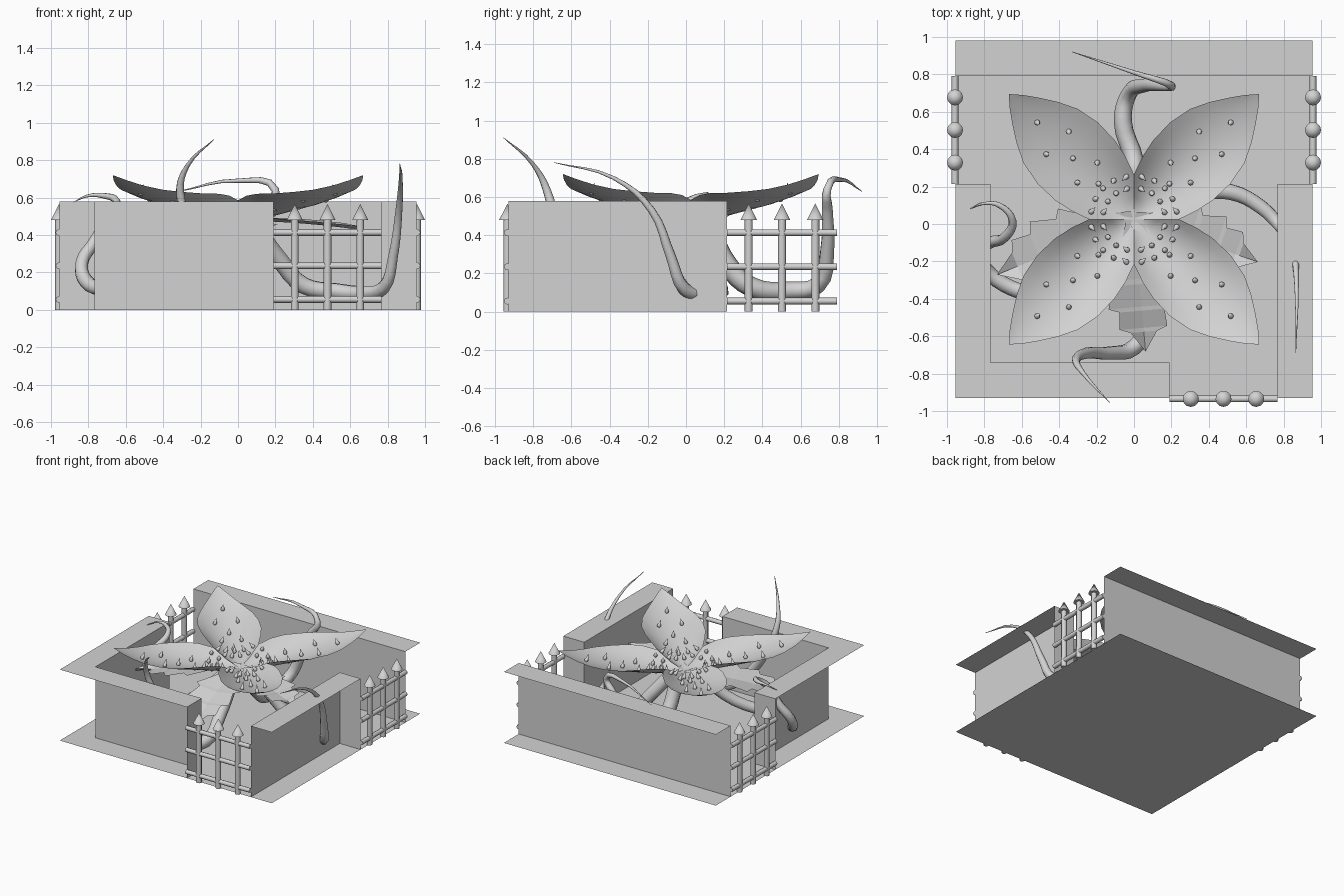
import bpy, bmesh, math
from mathutils import Vector, Matrix

cube = bpy.data.objects.get("Cube")
if cube:
    bpy.data.objects.remove(cube)

grey = bpy.data.materials.new("light_grey")
grey.use_nodes = True
grey.diffuse_color = (0.65, 0.65, 0.65, 1)
grey.node_tree.nodes["Principled BSDF"].inputs["Base Color"].default_value = grey.diffuse_color

CENTRE = Vector((0, 0.025, 0))
TOP = 0.578
EDGE, FRONT, BACK = 0.955, -0.93, 0.98
INNER, GAP, BACK_WALL = 0.767, 0.215, 0.79


def finish(name, bm, smooth=False):
    mesh = bpy.data.meshes.new(name)
    bm.to_mesh(mesh)
    bm.free()
    obj = bpy.data.objects.new(name, mesh)
    bpy.context.collection.objects.link(obj)
    mesh.materials.append(grey)
    if smooth:
        bpy.context.view_layer.objects.active = obj
        bpy.ops.object.select_all(action='DESELECT')
        obj.select_set(True)
        bpy.ops.object.shade_smooth_by_angle(angle=math.radians(50))
    return obj


def plate(name, rects, z):
    bm = bmesh.new()
    for x0, y0, x1, y1 in rects:
        bm.faces.new([bm.verts.new((x, y, z)) for x, y in
                      ((x0, y0), (x1, y0), (x1, y1), (x0, y1))])
    return finish(name, bm)


def wall(name, path):
    bm = bmesh.new()
    cols = [[bm.verts.new((x, y, z)) for z in (0, TOP)] for x, y in path]
    for a, b in zip(cols, cols[1:]):
        bm.faces.new((a[0], b[0], b[1], a[1]))
    return finish(name, bm)


def rod(bm, a, b, r1, r2, sides=8):
    a, b = Vector(a), Vector(b)
    turn = (b - a).to_track_quat('Z', 'Y').to_matrix().to_4x4()
    bmesh.ops.create_cone(bm, cap_ends=True, segments=sides, radius1=r1, radius2=r2,
                          depth=(b - a).length,
                          matrix=Matrix.Translation((a + b) / 2) @ turn)


# Floor, thin wall sheets and wall caps
plate("floor", [(-EDGE, FRONT, EDGE, BACK)], 0)
plate("wall_caps", [(-EDGE, BACK_WALL, EDGE, BACK), (-EDGE, FRONT, -INNER, GAP),
                    (-INNER, FRONT, 0.19, -0.74), (INNER, FRONT, EDGE, GAP)], TOP)
wall("back_wall", [(EDGE, BACK_WALL), (-EDGE, BACK_WALL)])
wall("right_front_wall", [(-EDGE, GAP), (-INNER, GAP), (-INNER, -0.74),
                          (0.19, -0.74), (0.19, FRONT)])
wall("left_wall", [(INNER, FRONT), (INNER, GAP), (EDGE, GAP)])


# Fences filling the three gaps
def fence(name, start, end):
    bm = bmesh.new()
    start, end = Vector(start), Vector(end)
    up = Vector((0, 0, 1))
    for z in (0.055, 0.235, 0.413):
        rod(bm, start + up * z, end + up * z, 0.018, 0.018)
    for i in (-1, 0, 1):
        foot = start.lerp(end, 0.5 + i * 0.303)
        rod(bm, foot, foot + up * 0.485, 0.021, 0.021)
        rod(bm, foot + up * 0.48, foot + up * 0.565, 0.043, 0, 12)
    finish(name, bm, True)


fence("front_fence", (0.19, -0.935, 0), (INNER, -0.935, 0))
for side, label in ((-1, "right_fence"), (1, "left_fence")):
    fence(label, (side * 0.957, GAP, 0), (side * 0.957, BACK_WALL, 0))

# Petal stations: distance out, half width, spine height, edge curl
STATIONS = [(0, 0, .48, 0), (.09, .09, .483, .04), (.17, .17, .49, .095),
            (.27, .205, .505, .105), (.37, .226, .525, .095), (.5, .23, .55, .072),
            (.63, .205, .585, .045), (.73, .157, .615, .027), (.82, .1, .652, .013),
            (.89, .05, .687, .005), (.947, 0, .72, 0)]


def station(a):
    for lo, hi in zip(STATIONS, STATIONS[1:]):
        if a <= hi[0]:
            t = (a - lo[0]) / (hi[0] - lo[0])
            return [p + (q - p) * t for p, q in zip(lo, hi)]
    return STATIONS[-1]


def petal_point(angle, a, v):
    _, half, z, curl = station(a)
    flat = Vector((a, v * half, z + curl * v * v))
    return CENTRE + Matrix.Rotation(angle, 3, 'Z') @ flat


ANGLES = [math.radians(45 + 90 * k) for k in range(4)]
bm = bmesh.new()
ACROSS = 10
for angle in ANGLES:
    rows = [[bm.verts.new(petal_point(angle, s[0], 2 * j / ACROSS - 1))
             for j in range(ACROSS + 1)] for s in STATIONS]
    for r0, r1 in zip(rows, rows[1:]):
        for j in range(ACROSS):
            bm.faces.new((r0[j], r1[j], r1[j + 1], r0[j + 1]))
bmesh.ops.remove_doubles(bm, verts=bm.verts, dist=0.0005)
bmesh.ops.dissolve_degenerate(bm, edges=bm.edges, dist=0.0005)
finish("petals", bm, True)


# Teardrop spikes standing on the petals
def drop(bm, angle, a, lateral):
    v = max(-1, min(1, lateral / station(a)[1]))
    p = petal_point(angle, a, v)
    along = petal_point(angle, a + 0.02, v) - petal_point(angle, a - 0.02, v)
    over = petal_point(angle, a, v + 0.1) - petal_point(angle, a, v - 0.1)
    n = along.cross(over).normalized()
    bmesh.ops.create_uvsphere(bm, u_segments=8, v_segments=6, radius=0.015,
                              matrix=Matrix.Translation(p + n * 0.008))
    rod(bm, p + n * 0.012, p + n * 0.06, 0.0145, 0)


bm = bmesh.new()
for angle in ANGLES:
    for a, lateral in ((.735, 0), (.58, .087), (.58, -.087), (.463, 0),
                       (.354, .078), (.354, -.078), (.27, 0)):
        drop(bm, angle, a, lateral)
    for radius, count in ((0.235, 5), (0.17, 4)):
        for i in range(count):
            turn = math.radians(90) * ((i + 0.5) / count - 0.5)
            drop(bm, angle, radius * math.cos(turn), radius * math.sin(turn))
finish("petal_spikes", bm, True)


# Jagged leaves under the flower
def leaf(name, degrees, length, droop):
    outline = [(0, .06), (.28, .14), (.45, .26), (.49, .2), (.66, .25), (.69, .17),
               (.82, .18), (.85, .1), (1, 0)]
    bm = bmesh.new()
    turn = Matrix.Rotation(math.radians(degrees), 3, 'Z')
    rows = []
    for t, w in outline:
        z = 0.475 - droop * t * t
        rows.append([bm.verts.new(CENTRE + turn @ Vector((t * length, s * w * length,
                                                          z + 0.02 * abs(s))))
                     for s in (-1, 0, 1)])
    for r0, r1 in zip(rows, rows[1:]):
        for j in (0, 1):
            bm.faces.new((r0[j], r1[j], r1[j + 1], r0[j + 1]))
    finish(name, bm)


leaf("left_leaf", -19, 0.7, 0.05)
leaf("right_leaf", 202, 0.79, 0.1)
leaf("front_leaf", -85, 0.71, 0.2)


# Tapering tendrils from the flower base
def tendril(name, points, thick):
    curve = bpy.data.curves.new(name, 'CURVE')
    curve.dimensions = '3D'
    curve.bevel_depth = thick
    curve.bevel_resolution = 2
    curve.resolution_u = 4
    curve.use_fill_caps = True
    spline = curve.splines.new('BEZIER')
    spline.bezier_points.add(len(points) - 1)
    for i, (bp, co) in enumerate(zip(spline.bezier_points, points)):
        bp.co = co
        bp.handle_left_type = bp.handle_right_type = 'AUTO'
        bp.radius = max(0.03, 1 - (i / (len(points) - 1)) ** 2)
    curve.materials.append(grey)
    bpy.context.collection.objects.link(bpy.data.objects.new(name, curve))


tendril("back_tendril", [(0, .12, .43), (0, .22, .24), (0, .34, .13), (-.06, .55, .11),
                         (-.03, .69, .14), (.05, .74, .33), (.14, .74, .53),
                         (.2, .74, .64), (0, .81, .69), (-.33, .92, .63)], 0.055)
tendril("left_tendril", [(.1, .06, .43), (.22, .13, .27), (.35, .17, .13),
                         (.52, .17, .1), (.68, .09, .09), (.78, -.01, .12),
                         (.83, -.08, .29), (.86, -.18, .53), (.87, -.38, .7),
                         (.865, -.69, .78)], 0.05)
tendril("front_tendril", [(.02, -.1, .43), (.05, -.3, .24), (.08, -.53, .12),
                          (0, -.66, .13), (-.12, -.69, .25), (-.25, -.69, .45),
                          (-.31, -.73, .64), (-.27, -.8, .77), (-.13, -.955, .91)], 0.05)
tendril("right_tendril", [(-.1, -.05, .43), (-.3, -.2, .23), (-.55, -.36, .12),
                          (-.7, -.32, .11), (-.81, -.22, .15), (-.835, -.15, .25),
                          (-.77, -.1, .36), (-.69, -.07, .5), (-.65, .02, .58),
                          (-.72, .1, .61), (-.8, .11, .61), (-.88, .08, .575)], 0.045)
